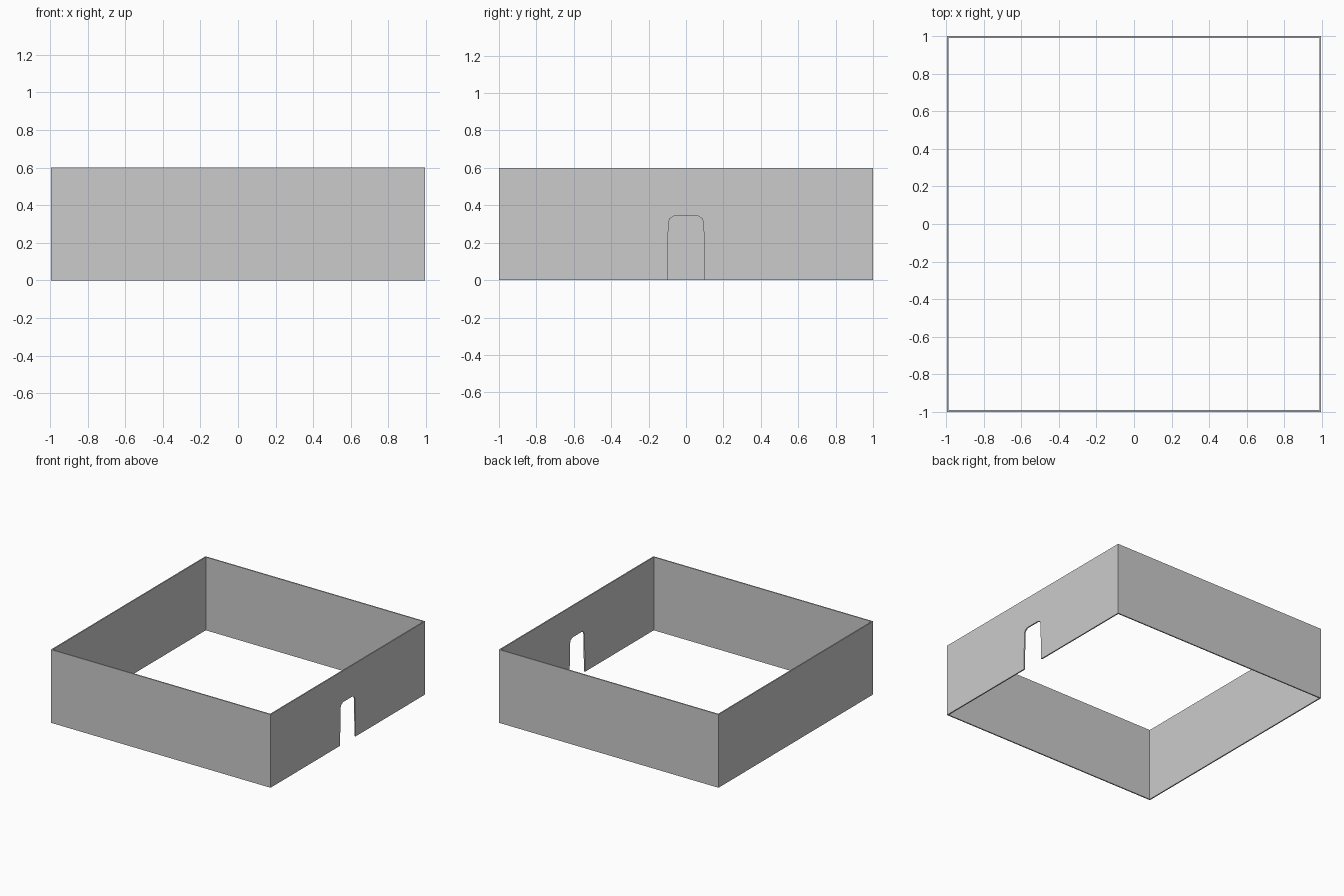
import bpy, bmesh
from mathutils import Vector

if "Cube" in bpy.data.objects:
    bpy.data.objects.remove(bpy.data.objects["Cube"])

HX, HY, H, T = 0.995, 1.0, 0.6, 0.01   # half sizes, height, wall thickness


def wall(name, profile, axis, start):
    """Extrude an upright (u, z) profile by the wall thickness along x or y."""
    bm = bmesh.new()
    pts = [(start, u, z) if axis == 'x' else (u, start, z) for u, z in profile]
    face = bm.faces.new([bm.verts.new(p) for p in pts])
    out = bmesh.ops.extrude_face_region(bm, geom=[face])
    shift = Vector((T, 0, 0)) if axis == 'x' else Vector((0, T, 0))
    bmesh.ops.translate(bm, vec=shift,
                        verts=[g for g in out['geom'] if isinstance(g, bmesh.types.BMVert)])
    bmesh.ops.recalc_face_normals(bm, faces=bm.faces)
    mesh = bpy.data.meshes.new(name)
    bm.to_mesh(mesh)
    bm.free()
    bpy.context.collection.objects.link(bpy.data.objects.new(name, mesh))


def panel(half):
    return [(-half, 0), (half, 0), (half, H), (-half, H)]


# Front and back walls run the full width
wall("front_wall", panel(HX), 'y', -HY)
wall("back_wall", panel(HX), 'y', HY - T)

# Left wall fits between them
wall("left_wall", panel(HY - T), 'x', -HX)

# Right wall with a tapered doorway, rounded at its top corners
half_door = [(0.1, 0), (0.094, 0.305), (0.087, 0.328), (0.063, 0.343)]
door = [(-y, z) for y, z in half_door] + half_door[::-1]
e = HY - T
wall("right_wall", [(-e, 0)] + door + [(e, 0), (e, H), (-e, H)], 'x', HX - T)
